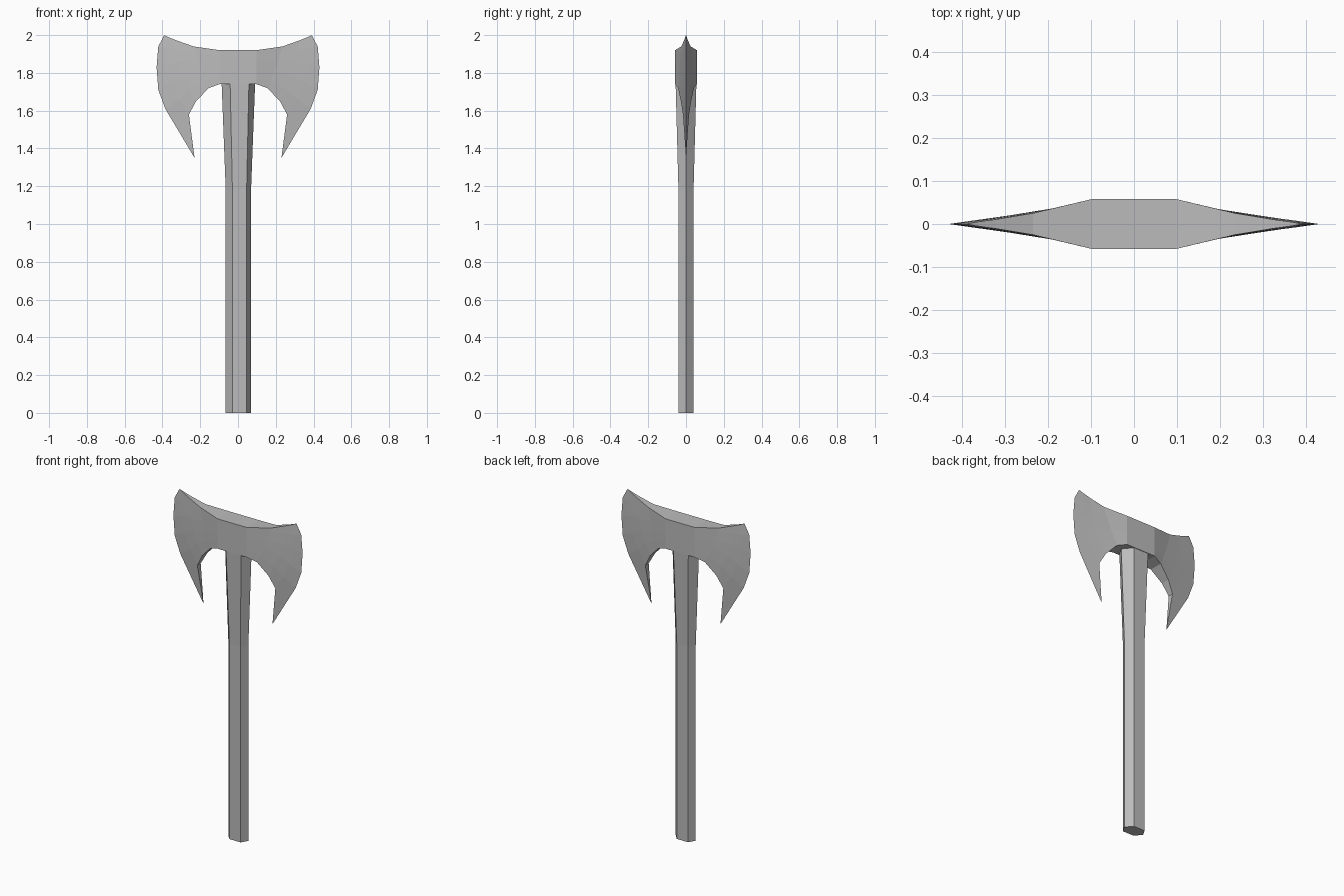
import bpy, bmesh

cube = bpy.data.objects.get("Cube")
if cube:
    bpy.data.objects.remove(cube)


def make_material(name, color):
    mat = bpy.data.materials.new(name)
    mat.use_nodes = True
    mat.diffuse_color = color
    mat.node_tree.nodes["Principled BSDF"].inputs["Base Color"].default_value = color
    return mat


grey = make_material("plain grey", (0.5, 0.5, 0.5, 1))


def finish(bm, name):
    bmesh.ops.remove_doubles(bm, verts=bm.verts, dist=0.0005)
    bmesh.ops.recalc_face_normals(bm, faces=bm.faces)
    mesh = bpy.data.meshes.new(name)
    bm.to_mesh(mesh)
    bm.free()
    mesh.materials.append(grey)
    obj = bpy.data.objects.new(name, mesh)
    bpy.context.collection.objects.link(obj)
    return obj


# Handle: flattened hexagon flaring toward the head
bm = bmesh.new()
rings = []
for z, rx, ry in [(0, 0.067, 0.04), (1.18, 0.067, 0.04), (1.78, 0.09, 0.056)]:
    s = rx * 0.56
    skew = 0.006
    hexagon = [(-rx, 0), (-s + skew, -ry), (s + skew, -ry),
               (rx, 0), (s - skew, ry), (-s - skew, ry)]
    rings.append([bm.verts.new((x + 0.002, y, z)) for x, y in hexagon])
for low, high in zip(rings, rings[1:]):
    for i in range(6):
        j = (i + 1) % 6
        bm.faces.new((low[i], low[j], high[j], high[i]))
bm.faces.new(rings[0][::-1])
bm.faces.new(rings[-1])
finish(bm, "handle")

# Double blade: columns run from the top rim down to the arch
# each column: top x, top z, top thickness, bottom x, bottom z, bottom thickness, bulge
columns = [
    (0.097, 1.92, 0.058, 0.097, 1.74, 0.058, 0),
    (0.235, 1.94, 0.025, 0.155, 1.72, 0.042, 0.005),
    (0.32, 1.97, 0.011, 0.222, 1.65, 0.027, 0.025),
    (0.37, 1.99, 0.004, 0.26, 1.58, 0.016, 0.045),
]
edge = [(0.39, 2.0), (0.422, 1.94), (0.431, 1.83),
        (0.422, 1.71), (0.385, 1.61), (0.23, 1.35)]
steps = [0, 0.15, 0.35, 0.58, 0.8, 1]

half = []
for tx, tz, tt, bx, bz, bt, bulge in columns:
    half.append([(tx + (bx - tx) * t + bulge * 4 * t * (1 - t),
                  tz + (bz - tz) * t, tt + (bt - tt) * t) for t in steps])
half.append([(x, z, 0) for x, z in edge])
grid = [[(-x, z, t) for x, z, t in col] for col in reversed(half)] + half

bm = bmesh.new()
sides = []
for sign in (-1, 1):
    side = [[bm.verts.new((x, sign * t, z)) for x, z, t in col] for col in grid]
    sides.append(side)
    for a, b in zip(side, side[1:]):
        for i in range(len(steps) - 1):
            bm.faces.new((a[i], b[i], b[i + 1], a[i + 1]))
front, back = sides
for i in range(len(grid) - 1):
    for row in (0, -1):
        bm.faces.new((front[i][row], front[i + 1][row], back[i + 1][row], back[i][row]))
finish(bm, "axe_head")
